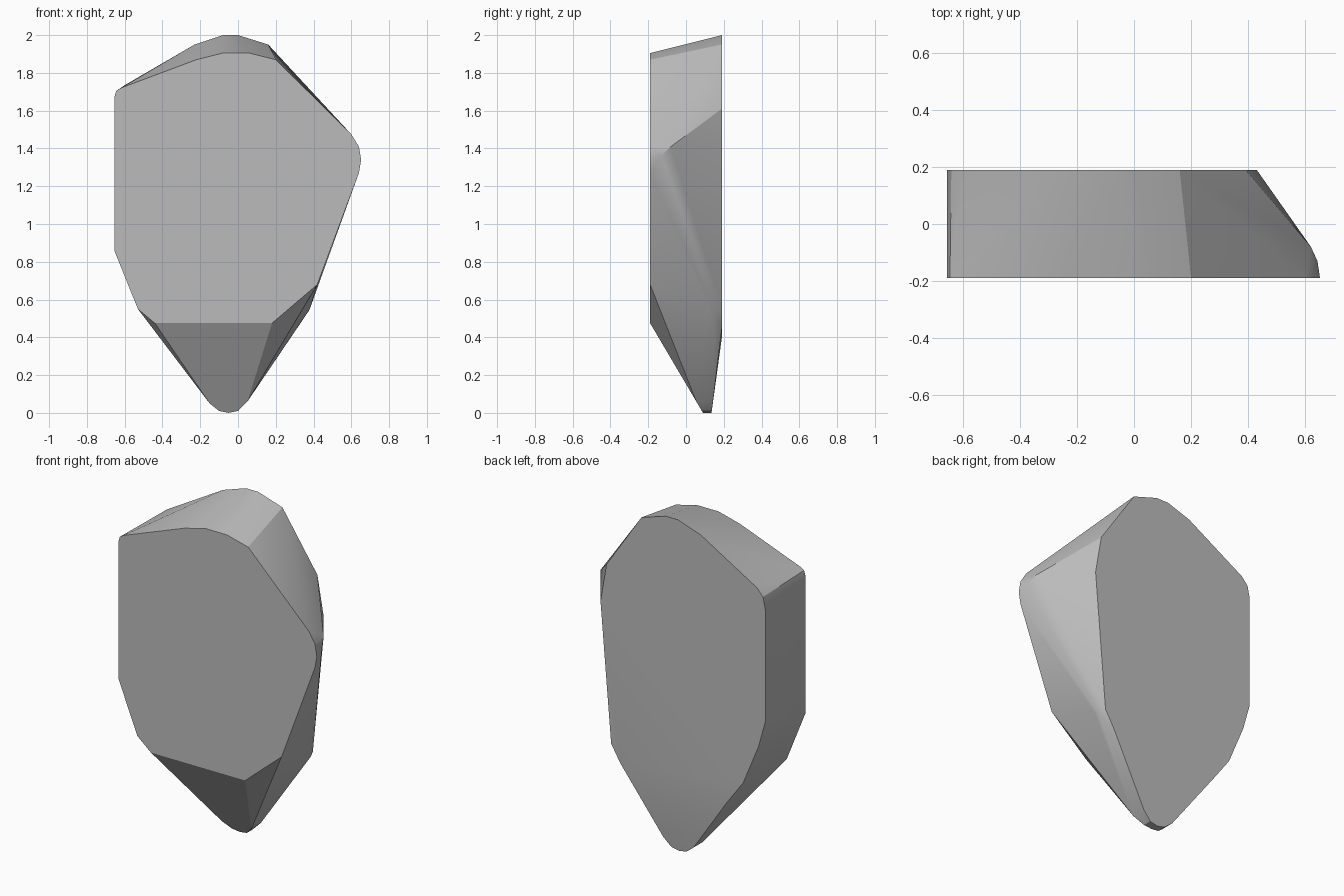
import bpy, bmesh, math

cube = bpy.data.objects.get("Cube")
if cube:
    bpy.data.objects.remove(cube, do_unlink=True)

DEPTH = 0.19

# Flat front outline (x, z)
front = [(-.655, .86), (-.53, .55), (-.44, .475), (.18, .475), (.42, .68),
         (.64, 1.27), (.652, 1.34), (.64, 1.41), (.6, 1.475), (.2, 1.87),
         (.06, 1.905), (-.08, 1.905), (-.22, 1.87), (-.62, 1.72),
         (-.645, 1.705), (-.655, 1.67)]

# Flat back outline (x, z)
back = [(-.655, .95), (-.61, .79), (-.51, .55), (-.4, .4), (.3, .45),
        (.36, .55), (.43, 1.38), (.39, 1.61), (.16, 1.95), (0, 2), (-.08, 2),
        (-.23, 1.95), (-.6, 1.735), (-.64, 1.69), (-.655, 1.62)]

# Rounded bottom tip (x, z), leaning towards the back
tip = [(-.15, .05), (-.1, .01), (-.05, 0), (0, .01), (.05, .06)]

points = [(x, -DEPTH, z) for x, z in front]
points += [(x, DEPTH, z) for x, z in back]
for x, z in tip:
    points += [(x, .09 - .59 * z, z), (x, .135 + .13 * z, z)]

# Softened side corners
points += [(.643, -.13, 1.36), (.62, -.08, 1.41), (.38, .12, .55), (.375, .15, .54)]

# Faceted stone as one convex shell
bm = bmesh.new()
for p in points:
    bm.verts.new(p)
hull = bmesh.ops.convex_hull(bm, input=bm.verts)
loose = [v for v in bm.verts if not v.link_faces]
bmesh.ops.delete(bm, geom=loose, context='VERTS')
bmesh.ops.dissolve_limit(bm, angle_limit=math.radians(1), verts=bm.verts, edges=bm.edges)
bmesh.ops.recalc_face_normals(bm, faces=bm.faces)
mesh = bpy.data.meshes.new("stone")
bm.to_mesh(mesh)
bm.free()

stone = bpy.data.objects.new("stone", mesh)
bpy.context.collection.objects.link(stone)

# Plain grey colour
grey = bpy.data.materials.new("stone grey")
grey.use_nodes = True
colour = (.5, .5, .5, 1)
grey.diffuse_color = colour
grey.node_tree.nodes["Principled BSDF"].inputs["Base Color"].default_value = colour
mesh.materials.append(grey)

# Smooth the rounded corners, keep the facets crisp
bpy.ops.object.select_all(action='DESELECT')
stone.select_set(True)
bpy.context.view_layer.objects.active = stone
bpy.ops.object.shade_smooth_by_angle(angle=math.radians(25))
